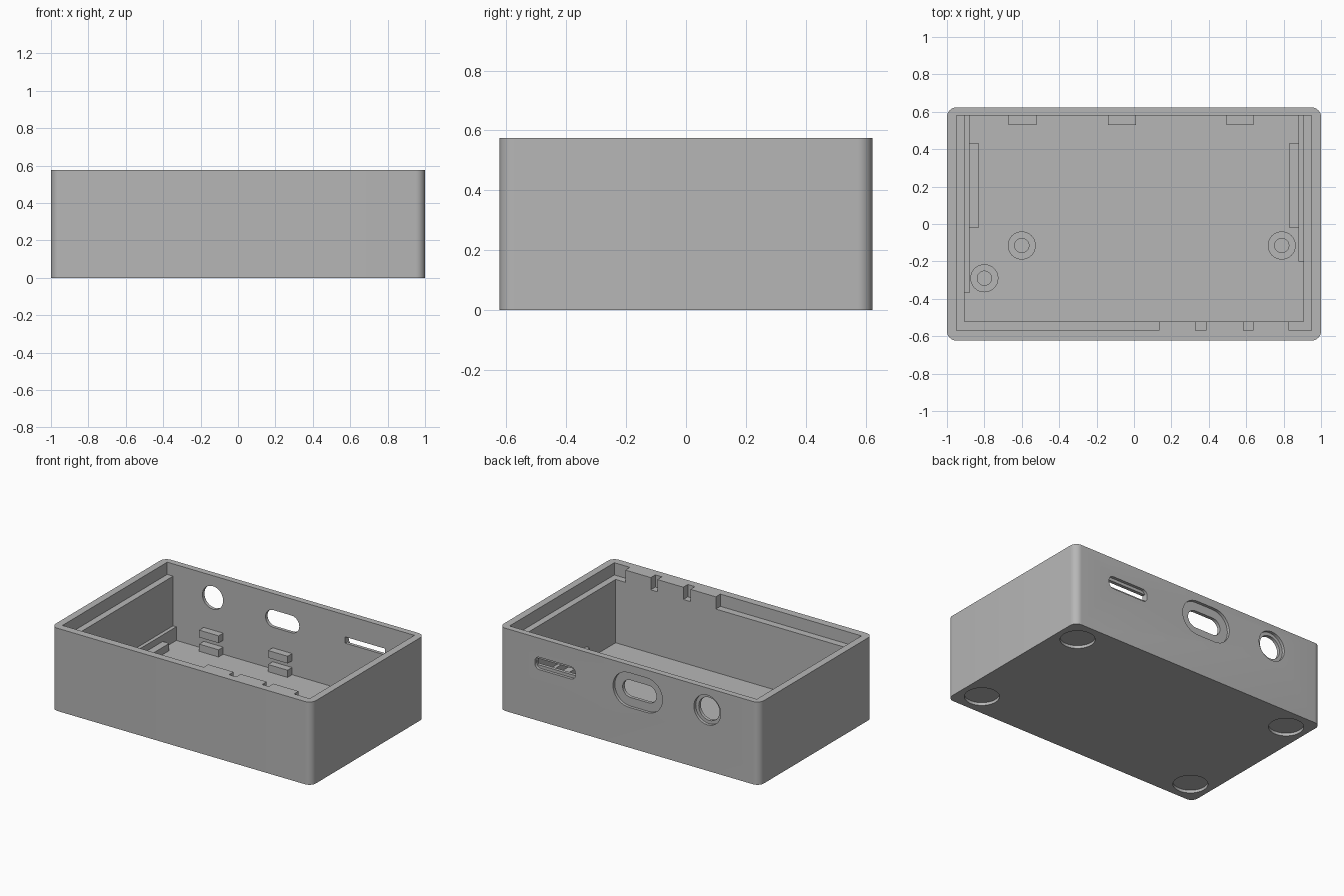
import bpy, bmesh, math

if "Cube" in bpy.data.objects:
    bpy.data.objects.remove(bpy.data.objects["Cube"])

grey = bpy.data.materials.new("mid grey")
grey.diffuse_color = (0.47, 0.47, 0.47, 1)
grey.use_nodes = True
grey.node_tree.nodes["Principled BSDF"].inputs["Base Color"].default_value = grey.diffuse_color


def rounded(cx, cy, w, h, r, seg=8):
    """Rounded rectangle outline; r = w/2 = h/2 gives a circle."""
    pts = []
    for k, (sx, sy) in enumerate([(1, 1), (-1, 1), (-1, -1), (1, -1)]):
        for i in range(seg + 1):
            a = math.pi / 2 * (k + i / seg)
            pts.append((cx + sx * (w / 2 - r) + r * math.cos(a),
                        cy + sy * (h / 2 - r) + r * math.sin(a)))
    return pts


def rect(x0, x1, y0, y1):
    return [(x0, y0), (x1, y0), (x1, y1), (x0, y1)]


def prism(name, pts, lo, hi, axis="z"):
    """Extrude an outline along z, or along y when it lies in the xz plane."""
    bm = bmesh.new()
    place = (lambda u, v, t: (u, v, t)) if axis == "z" else (lambda u, v, t: (u, t, v))
    rings = [[bm.verts.new(place(u, v, t)) for u, v in pts] for t in (lo, hi)]
    n = len(pts)
    for i in range(n):
        j = (i + 1) % n
        bm.faces.new((rings[0][i], rings[0][j], rings[1][j], rings[1][i]))
    bm.faces.new(rings[0][::-1])
    bm.faces.new(rings[1])
    bmesh.ops.remove_doubles(bm, verts=bm.verts, dist=1e-5)
    bmesh.ops.recalc_face_normals(bm, faces=bm.faces)
    me = bpy.data.meshes.new(name)
    bm.to_mesh(me)
    bm.free()
    me.materials.append(grey)
    ob = bpy.data.objects.new(name, me)
    bpy.context.collection.objects.link(ob)
    return ob


def cut(target, cutter):
    cutter.hide_render = True
    mod = target.modifiers.new("cut", "BOOLEAN")
    mod.operation = "DIFFERENCE"
    mod.solver = "EXACT"
    mod.object = cutter
    bpy.context.view_layer.objects.active = target
    bpy.ops.object.modifier_apply(modifier=mod.name)
    bpy.data.objects.remove(cutter, do_unlink=True)


def smooth(ob):
    bpy.ops.object.select_all(action="DESELECT")
    ob.select_set(True)
    bpy.context.view_layer.objects.active = ob
    bpy.ops.object.shade_smooth_by_angle(angle=math.radians(30))


FLOOR, LEDGE, TOP, BACK = 0.05, 0.49, 0.575, 0.58

# Open box with rounded vertical corners
case = prism("case", rounded(0, 0, 2, 1.246, 0.05), 0, TOP)
cut(case, prism("cavity", rect(-0.905, 0.905, -0.52, BACK), FLOOR, 0.8))

# Lid ledge around the rim, with notches in the thick front lip
F, L = -0.52, -0.57
lip = [(-0.95, BACK), (-0.95, L), (0.135, L), (0.135, F)]
for a, b in [(0.33, 0.385), (0.585, 0.635)]:
    lip += [(a, F), (a, L), (b, L), (b, F)]
lip += [(0.83, F), (0.83, L), (0.95, L), (0.95, BACK)]
cut(case, prism("lid_recess", lip, LEDGE, 0.9))

# Back ports: a through opening and a shallow recess on the outside
ports = [
    (rounded(-0.6, 0.422, 0.16, 0.16, 0.08), rounded(-0.6, 0.422, 0.206, 0.206, 0.103)),
    (rounded(-0.065, 0.40, 0.26, 0.12, 0.06), rounded(-0.065, 0.40, 0.38, 0.24, 0.12)),
    (rect(0.418, 0.722, 0.378, 0.422), rounded(0.57, 0.40, 0.31, 0.086, 0.035)),
]
for hole, recess in ports:
    cut(case, prism("port_hole", hole, 0.55, 0.7, "y"))
    cut(case, prism("port_recess", recess, 0.603, 0.75, "y"))

# Round foot recesses under the floor
for sx in (-1, 1):
    for sy in (-1, 1):
        cut(case, prism("foot_recess", rounded(sx * 0.85, sy * 0.465, 0.22, 0.22, 0.11),
                        -0.1, 0.02))
smooth(case)

# Paired board clips on the back wall
for x0, x1 in [(-0.67, -0.52), (-0.14, 0.01), (0.495, 0.64)]:
    prism("lower_clip", rect(x0, x1, 0.53, BACK + 0.01), FLOOR - 0.01, 0.1)
    prism("upper_clip", rect(x0, x1, 0.53, BACK + 0.01), 0.147, 0.197)

# Side ribs and board rests
for s, front in [(-1, -0.37), (1, -0.2)]:
    prism("side_rib", rect(*sorted((s * 0.88, s * 0.915)), front, BACK + 0.01),
          FLOOR - 0.01, 0.145)
    prism("board_rest", rect(*sorted((s * 0.83, s * 0.89)), -0.02, 0.43),
          FLOOR - 0.01, 0.1)

# Screw posts
for x, y in [(-0.6, -0.115), (-0.8, -0.29), (0.79, -0.115)]:
    post = prism("screw_post", rounded(x, y, 0.15, 0.15, 0.075), FLOOR - 0.01, 0.1)
    cut(post, prism("screw_hole", rounded(x, y, 0.076, 0.076, 0.038), FLOOR, 0.2))
    smooth(post)
